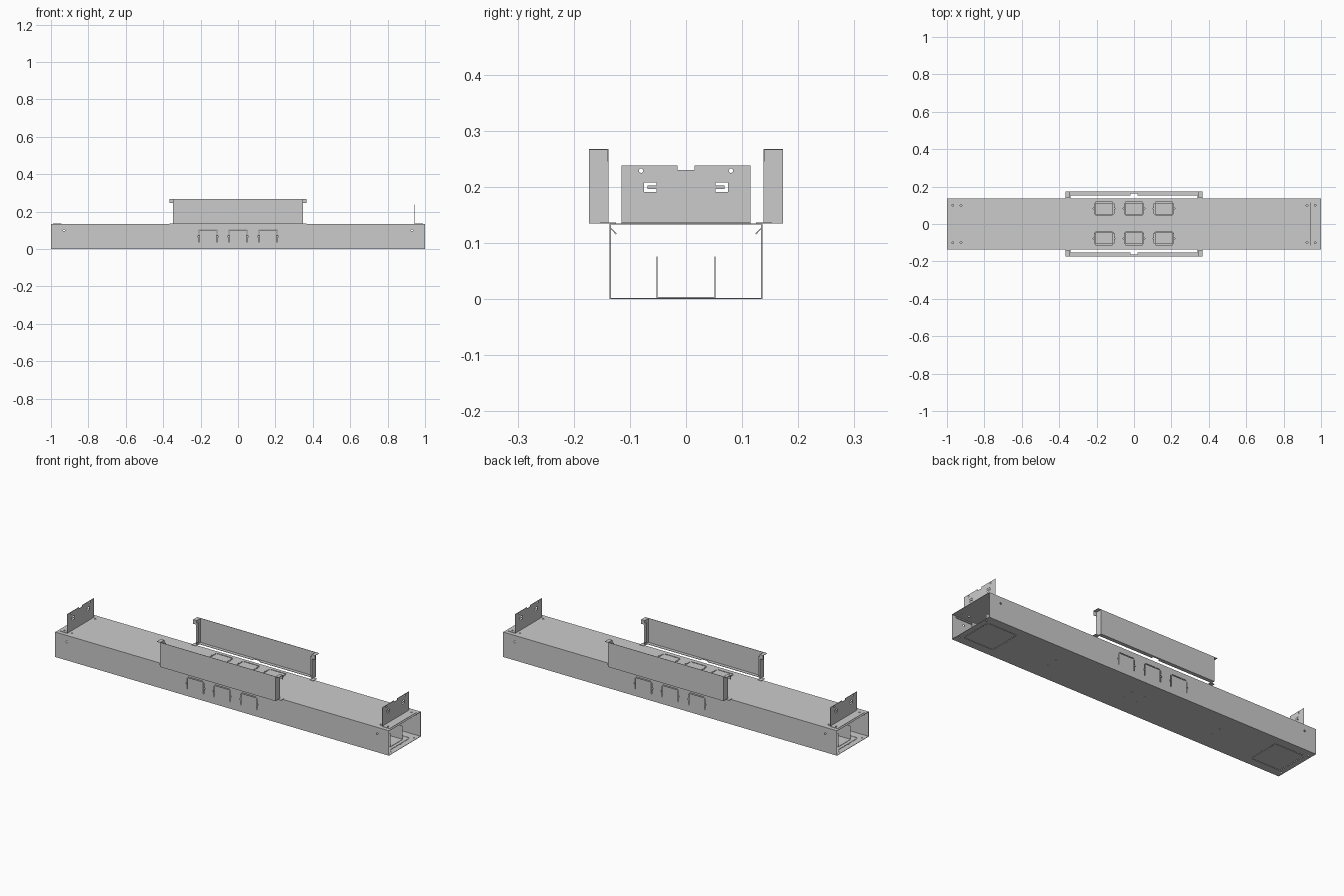
import bpy, bmesh
from mathutils import Matrix, Vector

if "Cube" in bpy.data.objects:
    bpy.data.objects.remove(bpy.data.objects["Cube"])

T = 0.002          # sheet thickness


def make(name, boxes, holes=()):
    """One object from (min, max) boxes and (centre, radius, axis) rods."""
    bm = bmesh.new()
    for lo, hi in boxes:
        lo, hi = Vector(lo), Vector(hi)
        m = Matrix.Translation((lo + hi) / 2) @ Matrix.Diagonal((*(hi - lo), 1))
        bmesh.ops.create_cube(bm, size=1, matrix=m)
    for c, r, axis in holes:
        rot = Vector((0, 0, 1)).rotation_difference(Vector(axis)).to_matrix().to_4x4()
        bmesh.ops.create_cone(bm, cap_ends=True, segments=12, radius1=r, radius2=r,
                              depth=0.02, matrix=Matrix.Translation(c) @ rot)
    me = bpy.data.meshes.new(name)
    bm.to_mesh(me)
    bm.free()
    ob = bpy.data.objects.new(name, me)
    bpy.context.collection.objects.link(ob)
    return ob


def cut(ob, boxes, holes=()):
    cutter = make(ob.name + "_cutter", boxes, holes)
    cutter.hide_render = True
    mod = ob.modifiers.new("cut", 'BOOLEAN')
    mod.operation, mod.solver, mod.object = 'DIFFERENCE', 'EXACT', cutter
    dg = bpy.context.evaluated_depsgraph_get()
    me = bpy.data.meshes.new_from_object(ob.evaluated_get(dg))
    ob.modifiers.clear()
    ob.data = me
    bpy.data.objects.remove(cutter)


def span(a, b):
    return min(a, b), max(a, b)


def slits(x0, x1, v0, v1, place, w=0.004, closed=True):
    """Knockout outline: thin slits round a rectangle, leaving corner bridges."""
    g = 0.007
    rects = [(x0, x0 + w, v0 + g, v1 - g), (x1 - w, x1, v0 + g, v1 - g),
             (x0 + g, x1 - g, v1 - w, v1),
             (x0 - 0.006, x0 - 0.001, (v0 + v1) / 2 - .003, (v0 + v1) / 2 + .003),
             (x1 + 0.001, x1 + 0.006, (v0 + v1) / 2 - .003, (v0 + v1) / 2 + .003)]
    if closed:
        rects.append((x0 + g, x1 - g, v0, v0 + w))
    return [place(*r) for r in rects]


def flat(z):
    return lambda a, b, c, d: ((a, c, z - .01), (b, d, z + .01))


def upright(y):
    return lambda a, b, c, d: ((a, y - .01, c), (b, y + .01, d))


W, H = 0.136, 0.135
KX = (-0.16, 0, 0.16)      # knockout centres

# Floor with a knockout at each end and screw holes
floor = make("floor_panel", [((-1, -W, 0), (1, W, T))])
boxes = []
for s in (-1, 1):
    a, b = span(s * 0.79, s * 0.97)
    boxes += slits(a, b, -0.09, 0.09, flat(0), w=0.003)
cut(floor, boxes, [((x, y, 0), 0.004, (0, 0, 1))
                   for x in (-0.5, -0.04, 0.04, 0.5) for y in (-0.03, 0.03)]
    + [((s * 0.985, y, 0), 0.004, (0, 0, 1)) for s in (-1, 1) for y in (-0.1, 0.1)])

# Lid with six knockouts and bracket holes
lid = make("lid_panel", [((-1, -W, H - T), (1, W, H))])
boxes = []
for x in KX:
    boxes += slits(x - .052, x + .052, 0.047, 0.117, flat(H))
    boxes += slits(x - .052, x + .052, -0.112, -0.042, flat(H))
cut(lid, boxes, [((s * x, y, H), 0.005, (0, 0, 1))
                 for s in (-1, 1) for x in (0.925, 0.97) for y in (-0.1, 0.1)])

for side, s in (("front", -1), ("back", 1)):
    # Long side wall with three knockouts
    y0, y1 = span(s * W, s * (W - T))
    wall = make(side + "_wall", [((-1, y0, T), (1, y1, H - T))])
    boxes = []
    for x in KX:
        boxes += slits(x - .05, x + .05, 0.03, 0.105, upright(s * W), closed=False)
    cut(wall, boxes, [((x, s * W, 0.1), 0.005, (0, 1, 0)) for x in (-0.93, 0.93)])

    # Folded return lip under the lid
    lip = make(side + "_lip", [((-0.98, -0.0065, -T / 2), (0.98, 0.0065, T / 2))])
    lip.location = (0, s * 0.129, 0.121)
    lip.rotation_euler = (s * 0.8, 0, 0)

    # Raised wing: outer web, end flanges, bottom flange, corner ears
    o, i = s * 0.173, s * 0.138
    parts = []

    def add(x0, x1, ya, yb, z0, z1):
        a, b = span(ya, yb)
        parts.append(((x0, a, z0), (x1, b, z1)))

    add(-0.345, 0.345, o, o - s * T, H, 0.268)
    for xs in (-1, 1):
        a, b = span(xs * 0.345, xs * 0.347)
        add(a, b, o, i, H, 0.268)
        a, b = span(xs * 0.335, xs * 0.345)
        add(a, b, i, i + s * T, 0.15, 0.255)
        a, b = span(xs * 0.347, xs * 0.365)
        add(a, b, o, i, 0.266, 0.268)
        add(a, b, i, i + s * T, 0.245, 0.266)
        a, b = span(xs * 0.34, xs * 0.365)
        add(a, b, o - s * 0.02, s * 0.125, H, H + T)
        a, b = span(xs * 0.02, xs * 0.345)
        add(a, b, o - s * T, s * 0.153, H, H + T)
    add(-0.02, 0.02, o - s * T, s * 0.163, H, H + T)
    make(side + "_wing", parts)

# Inner cable channel
make("inner_channel", [((-0.95, -0.053, T), (0.95, 0.053, 0.004)),
                       ((-0.95, -0.053, 0.004), (0.95, -0.051, 0.076)),
                       ((-0.95, 0.051, 0.004), (0.95, 0.053, 0.076))])

for side, s in (("left", -1), ("right", 1)):
    # End mounting bracket with notch, holes and hooked slots
    a, b = span(s * 0.943, s * 0.945)
    plate = make(side + "_mount_plate", [((a, -0.115, H), (b, 0.115, 0.238))])
    l, r = s * 0.944 - .01, s * 0.944 + .01
    boxes = [((l, -0.015, 0.23), (r, 0.015, 0.25))]
    for m in (-1, 1):
        for p, q, z0, z1 in ((0.053, 0.075, 0.203, 0.208), (0.053, 0.075, 0.191, 0.196),
                             (0.069, 0.075, 0.1961, 0.2029)):
            c, d = span(m * p, m * q)
            boxes.append(((l, c, z0), (r, d, z1)))
    cut(plate, boxes, [((s * 0.944, y, 0.229), 0.004, (1, 0, 0)) for y in (-0.08, 0.08)])
    a, b = span(s * 0.945, s * 0.99)
    foot = make(side + "_mount_foot", [((a, -0.115, H), (b, 0.115, H + T))])
    cut(foot, [], [((s * 0.97, y, H), 0.005, (0, 0, 1)) for y in (-0.1, 0.1)])
